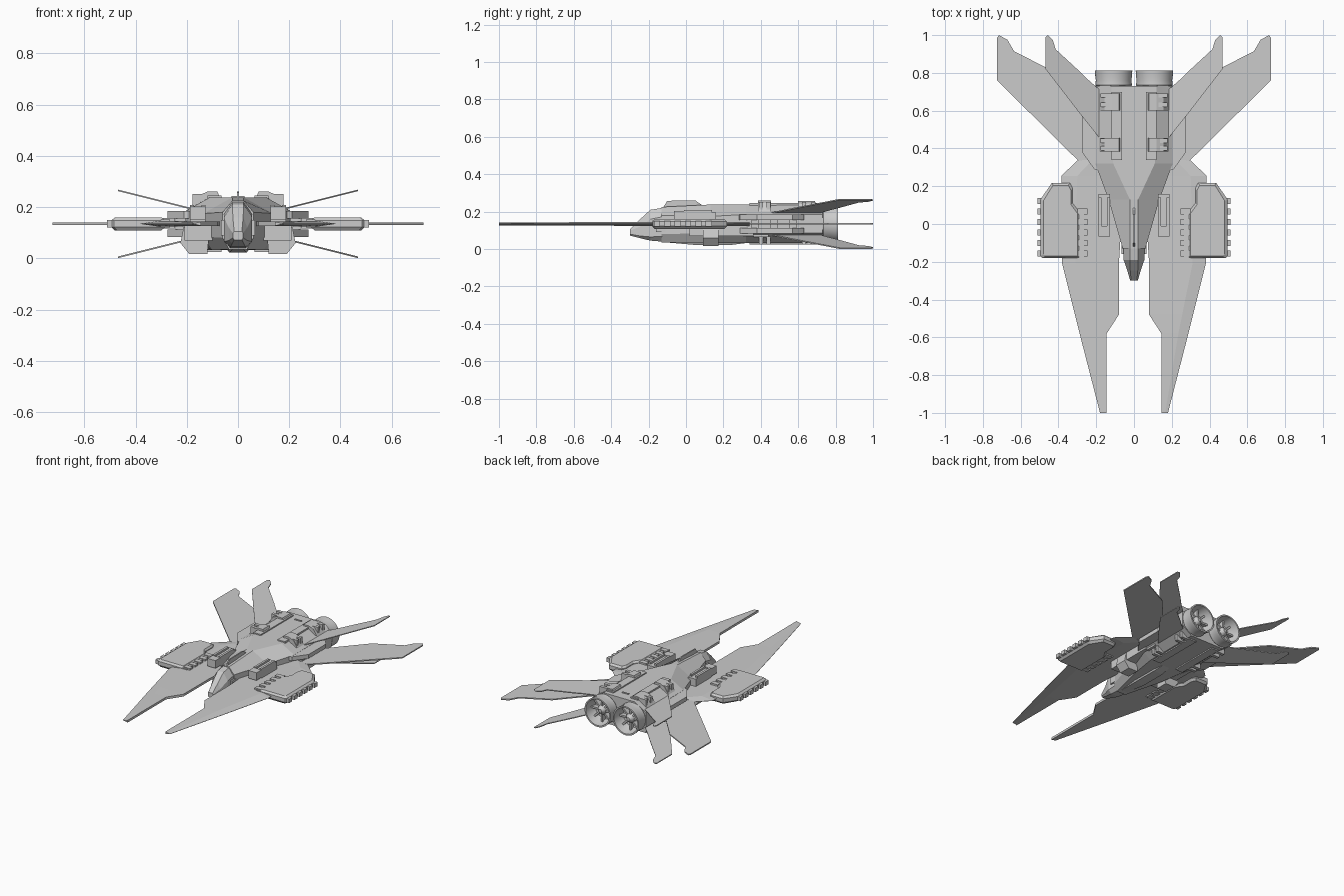
import bpy, bmesh, math
from mathutils import Vector

if "Cube" in bpy.data.objects:
    bpy.data.objects.remove(bpy.data.objects["Cube"])

MID = 0.135  # height of the wing plane


def finish(name, bm, mirror=True):
    bmesh.ops.recalc_face_normals(bm, faces=bm.faces)
    me = bpy.data.meshes.new(name)
    bm.to_mesh(me)
    bm.free()
    ob = bpy.data.objects.new(name, me)
    bpy.context.collection.objects.link(ob)
    if mirror:
        ob.modifiers.new("mirror", 'MIRROR').use_mirror_merge = False
    return ob


def loft(name, rings, mirror=True):
    """Skin a list of equal-length point rings and cap both ends."""
    bm = bmesh.new()
    vs = [[bm.verts.new(p) for p in r] for r in rings]
    n = len(vs[0])
    for a, b in zip(vs, vs[1:]):
        for i in range(n):
            j = (i + 1) % n
            bm.faces.new((a[i], a[j], b[j], b[i]))
    bm.faces.new(vs[0])
    bm.faces.new(vs[-1])
    return finish(name, bm, mirror)


def plate(name, pts, z0, z1, height=lambda x: 0.0):
    """Flat outline in x,y between two heights; height(x) cants it."""
    return loft(name, [[(x, y, z + height(x)) for x, y in pts] for z in (z0, z1)])


def boxes(name, items, mirror=True):
    """Boxes given as x0, x1, y0, y1, z0, z1."""
    bm = bmesh.new()
    for x0, x1, y0, y1, z0, z1 in items:
        for v in bmesh.ops.create_cube(bm, size=1)['verts']:
            v.co = Vector((x0 + (v.co.x + .5) * (x1 - x0),
                           y0 + (v.co.y + .5) * (y1 - y0),
                           z0 + (v.co.z + .5) * (z1 - z0)))
    return finish(name, bm, mirror)


def octagon(y, wt, wm, wb, zt, zu, zl, zb):
    half = [(wt, zt), (wm, zu), (wm, zl), (wb, zb)]
    return [(x, y, z) for x, z in half] + [(-x, y, z) for x, z in reversed(half)]


# Faceted fuselage and nose
loft("fuselage", [octagon(*s) for s in (
    (-.13, .022, .06, .035, .225, .18, .08, .035),
    (.13, .022, .135, .10, .238, .175, .085, .032),
    (.32, .11, .205, .13, .238, .185, .085, .032),
    (.73, .12, .205, .13, .238, .185, .085, .032))], False)
loft("nose", [octagon(*s) for s in (
    (-.30, .015, .02, .015, .105, .098, .08, .072),
    (-.245, .02, .036, .022, .16, .12, .07, .058),
    (-.19, .022, .055, .03, .21, .16, .065, .045),
    (-.09, .022, .055, .03, .226, .18, .07, .037))], False)
boxes("nose_side_panel", [(.04, .066, -.16, -.06, .09, .15)])

# Thin crest on the spine
loft("spine_crest", [[(s * .004, y, z) for y, z in
     ((-.13, .21), (-.10, .258), (.05, .26), (.10, .225))] for s in (-1, 1)], False)
boxes("spine_vent", [(-.025, .025, .655, .665, .23, .243)], False)

# Forward blades: inner edge, crease, outer edge along y
loft("forward_blade", [
    [(xi, y, MID - .008), (xi, y, MID + .008), (xc, y, MID + t), (xo, y, MID + .001),
     (xo, y, MID - .001), (xc, y, MID - t)]
    for y, xi, xc, xo, t in (
        (.34, .10, .22, .295, .011), (.255, .10, .30, .385, .011),
        (-.05, .07, .31, .38, .011), (-.21, .08, .31, .38, .011),
        (-.48, .08, .255, .313, .010), (-.58, .145, .235, .288, .009),
        (-1.0, .145, .165, .18, .003))])

# Rear wings
plate("rear_wing", [(.715, 1), (.725, .985), (.725, .76), (.30, .34), (.15, .30),
                    (.15, .54), (.22, .56), (.45, .82), (.635, .915), (.67, .975)],
      MID - .004, MID + .004)

# Four canted tail fins
fin = [(.455, 1), (.468, .99), (.468, .82), (.275, .57), (.17, .44), (.17, .70),
       (.25, .77), (.29, .81), (.415, .925), (.43, .975)]
plate("upper_fin", fin, -.003, .003, lambda x: .265 - .25 * (.468 - x))
plate("lower_fin", fin, -.003, .003, lambda x: .004 + .25 * (.468 - x))

# Side strakes above and below the wing
strake = [(.18, .28), (.21, .29), (.275, .38), (.275, .57), (.22, .63), (.18, .63)]
for nm, z in (("upper_strake", .170), ("lower_strake", .098)):
    plate(nm, strake, z - .014, z + .014)
boxes("strake_spacer", [(.18, .245, y, y + .04, .09, .18) for y in (.35, .45, .55)])

# Wing pods with toothed edges
pod = [(.285, -.18), (.485, -.18), (.495, -.17), (.495, .13), (.435, .218), (.34, .218),
       (.325, .19), (.325, .11), (.285, .06)]
cx, cy = .39, 0
inner = [(cx + (x - cx) * .86, cy + (y - cy) * .94) for x, y in pod]
loft("wing_pod", [[(x, y, z) for x, y in o] for o, z in
     ((inner, .108), (pod, .122), (pod, .148), (inner, .160))])
boxes("pod_outer_teeth", [(.47, .512, y, y + .033, .121, .149)
                          for y in (-.172 + .0555 * i for i in range(6))])
boxes("pod_inner_teeth", [(.247, .30, y, y + .033, .116, .157)
                          for y in (-.172 + .0555 * i for i in range(5))])
boxes("pod_inner_rail", [(.265, .30, -.18, .05, .12, .152)])

# Shoulder guns beside the nose, and ducts below the wing
boxes("shoulder_gun", [(.127, .187, -.01, .16, .14, .195), (.127, .187, -.065, -.01, .15, .203),
                       (.127, .142, -.01, .14, .19, .208), (.172, .187, -.01, .14, .19, .208)])
boxes("intake_duct", [(.10, .208, .02, .36, .07, .13), (.12, .195, .36, .44, .065, .12)])
loft("belly_pod", [[(x, y, z) for x, z in
     ((.12, .016), (.19, .016), (.225, .06), (.212, .122), (.11, .122))] for y in (.09, .175)])
loft("belly_keel", [[(x, y, z) for x, z in ((-w, .05), (w, .05), (w * .7, zb), (-w * .7, zb))]
                    for y, w, zb in ((-.10, .03, .035), (.05, .05, .022), (.24, .05, .022),
                                     (.32, .04, .032))], False)

# Dorsal and ventral rails with tabs
for nm, za, zb in (("dorsal", .215, .252), ("ventral", .024, .06)):
    boxes(nm + "_rail", [(.064, .12, .34, .70, za, zb - .006 if za > .1 else zb)])
    boxes(nm + "_tabs", [(.115, .178, y, y + .022, za - .015 if za > .1 else za,
                          zb if za > .1 else zb + .02) for y in (.39, .43, .62, .67)])
loft("dorsal_cover", [[(x, y, z) for x, z in
     ((.07, .235), (.08, .26), (.12, .26), (.155, .245), (.185, .20))] for y in (.385, .455)])
loft("dorsal_cover_rear", [[(x, y, z) for x, z in
     ((.07, .235), (.08, .256), (.12, .256), (.155, .243), (.185, .20))] for y in (.60, .69)])

# Engine nozzles, turned around y
SEG = 40
EX = .108
profile = [(.06, .70), (.088, .70), (.090, .725), (.097, .735), (.094, .76), (.098, .79),
           (.099, .813), (.089, .813), (.084, .77), (.072, .735), (.035, .73),
           (.03, .765), (.012, .785)]
bm = bmesh.new()
rings = [[bm.verts.new((EX + r * math.cos(2 * math.pi * i / SEG), y,
                        MID + r * math.sin(2 * math.pi * i / SEG))) for i in range(SEG)]
         for r, y in profile]
for a, b in zip(rings, rings[1:]):
    for i in range(SEG):
        j = (i + 1) % SEG
        bm.faces.new((a[i], a[j], b[j], b[i]))
bm.faces.new(rings[0])
bm.faces.new(rings[-1])
nozzle = finish("engine_nozzle", bm)
bpy.context.view_layer.objects.active = nozzle
nozzle.select_set(True)
bpy.ops.object.shade_smooth_by_angle(angle=math.radians(35))

# Radial vanes inside each nozzle
bm = bmesh.new()
for k in range(8):
    a = k * math.pi / 4
    for v in bmesh.ops.create_cube(bm, size=1)['verts']:
        r, t = .053 + v.co.x * .056, v.co.z * .012
        v.co = (EX + r * math.cos(a) - t * math.sin(a), .748 + v.co.y * .035,
                MID + r * math.sin(a) + t * math.cos(a))
finish("nozzle_vanes", bm)
